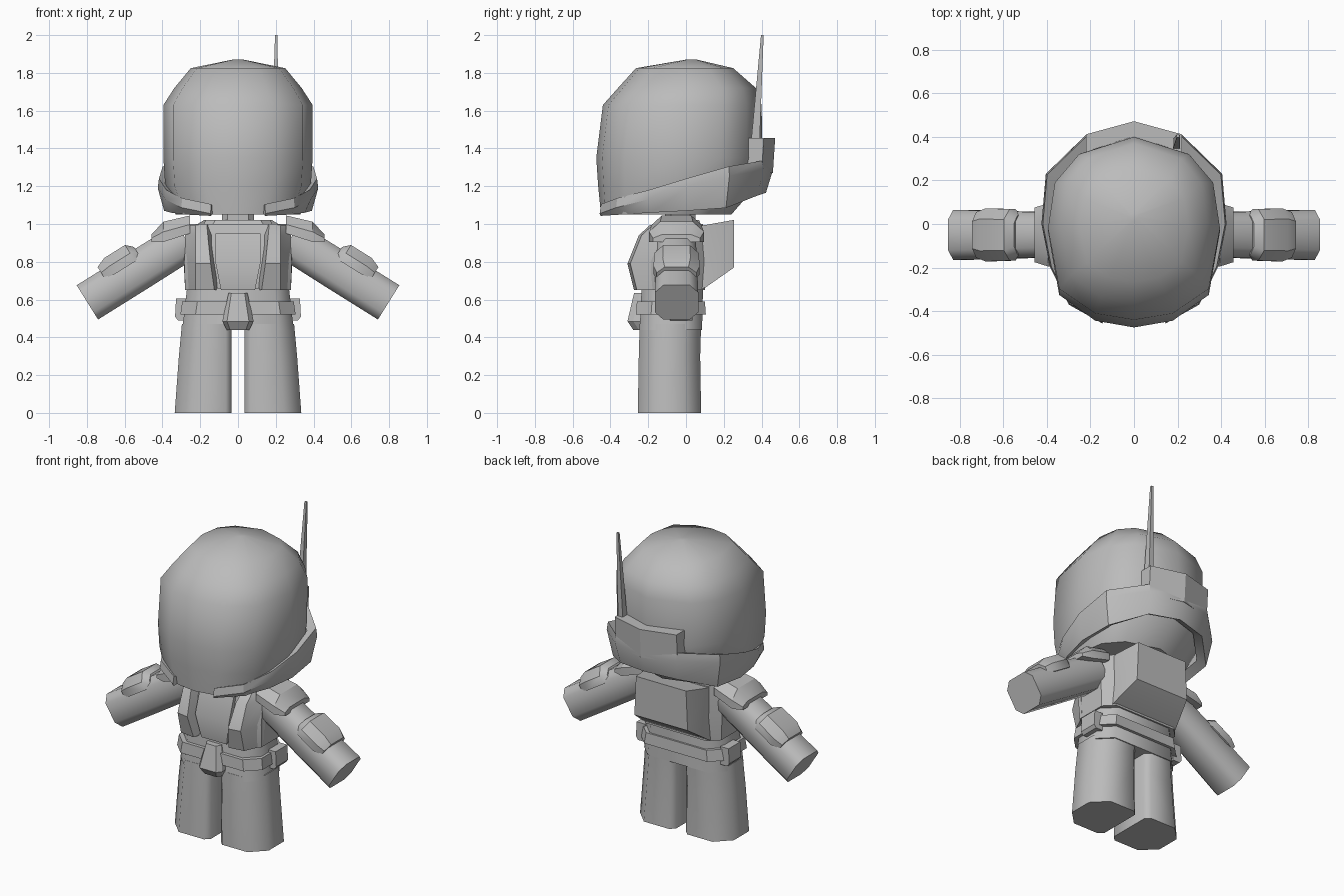
import bpy, bmesh, math
from mathutils import Vector

if "Cube" in bpy.data.objects:
    bpy.data.objects.remove(bpy.data.objects["Cube"])

grey = bpy.data.materials.new("plain_grey")
grey.diffuse_color = (0.5, 0.5, 0.5, 1)
grey.use_nodes = True
grey.node_tree.nodes["Principled BSDF"].inputs["Base Color"].default_value = grey.diffuse_color


def loft(name, rings, closed=False, angle=30, side=1):
    """Skin a list of equal-sized rings; side=-1 mirrors across x."""
    bm = bmesh.new()
    vs = [[bm.verts.new((p[0] * side, p[1], p[2])) for p in r] for r in rings]
    n = len(vs[0])
    pairs = list(zip(vs, vs[1:])) + ([(vs[-1], vs[0])] if closed else [])
    for a, b in pairs:
        for i in range(n):
            j = (i + 1) % n
            bm.faces.new((a[i], a[j], b[j], b[i]))
    if not closed:
        bm.faces.new(vs[0])
        bm.faces.new(vs[-1])
    bmesh.ops.remove_doubles(bm, verts=bm.verts, dist=1e-4)
    bmesh.ops.recalc_face_normals(bm, faces=bm.faces)
    me = bpy.data.meshes.new(name)
    bm.to_mesh(me)
    bm.free()
    me.materials.append(grey)
    ob = bpy.data.objects.new(name, me)
    bpy.context.collection.objects.link(ob)
    bpy.ops.object.select_all(action='DESELECT')
    ob.select_set(True)
    bpy.context.view_layer.objects.active = ob
    bpy.ops.object.shade_smooth_by_angle(angle=math.radians(angle))
    return ob


def both(name, rings, **kw):
    for s, tag in ((1, "_right"), (-1, "_left")):
        loft(name + tag, rings, side=s, **kw)


def octa(x0, x1, y0, y1, z, c):
    """Horizontal rectangle with chamfered corners."""
    return [(x0 + c, y0, z), (x1 - c, y0, z), (x1, y0 + c, z), (x1, y1 - c, z),
            (x1 - c, y1, z), (x0 + c, y1, z), (x0, y1 - c, z), (x0, y0 + c, z)]


def rect(x0, x1, y0, y1, z):
    return [(x0, y0, z), (x1, y0, z), (x1, y1, z), (x0, y1, z)]


# Helmet dome: twelve-sided rings (z, half width, front y, back y)
half = [(0, -1), (.45, -.93), (.87, -.66), (1, 0), (.92, .5), (.64, .81), (0, 1)]
outline = half + [(-x, y) for x, y in half[-2:0:-1]]
levels = [(1.05, .33, -.45, .24), (1.2, .385, -.465, .37), (1.35, .395, -.475, .405),
          (1.63, .395, -.44, .40), (1.72, .337, -.36, .37), (1.825, .25, -.265, .25),
          (1.872, .02, .01, .05)]
loft("helmet_dome", [[(x * w, (f + b) / 2 + y * (b - f) / 2, z) for x, y in outline]
                     for z, w, f, b in levels], angle=50)

# Helmet rim: open at the front, rising toward the back (x, y, bottom, top)
rim = [(.145, -.457, 1.043, 1.105), (.30, -.37, 1.05, 1.137), (.385, -.2, 1.06, 1.18),
       (.425, 0, 1.07, 1.24), (.405, .23, 1.085, 1.305), (.22, .41, 1.15, 1.335),
       (0, .46, 1.165, 1.335)]
rim += [(-x, y, b, t) for x, y, b, t in rim[-2::-1]]
rings = []
for x, y, b, t in rim:
    k = .92 if y > -.4 else .99
    rings.append([(x * k, y * k, b), (x, y, t - .05), (x * .985, y * .985, t),
                  (x * .87, y * .87, t - .02), (x * .8, y * .8, b + .03)])
loft("helmet_rim", rings)

# Rear helmet box and antenna
loft("rear_box", [[(.22, .31, z), (.22, .40 + d, z), (0, .46 + d, z),
                   (-.22, .40 + d, z), (-.22, .31, z)]
                  for z, d in ((1.27, 0), (1.455, .012))])
loft("antenna", [rect(.178, .212, .345, .39, 1.44), rect(.196, .21, .397, .411, 2.0)])

# Neck and torso
loft("neck", [octa(-.085, .085, -.11, .05, z, .03) for z in (.96, 1.08)])
loft("collar", [octa(-.2, .2, -.16, .09, .97, .05), octa(-.17, .17, -.13, .07, 1.02, .05)])
loft("torso", [octa(-.28, .28, -.22, .10, .65, .06), octa(-.285, .285, -.23, .10, .8, .06),
               octa(-.27, .27, -.18, .09, 1.0, .06)])
both("chest_pad", [[(a, -.14, z), (a + .04, f, z), (.225, f + .015, z), (o, -.14, z)]
                   for z, a, f, o in ((.65, .085, -.275, .28), (.79, .105, -.31, .287),
                                      (.94, .12, -.25, .28), (.995, .125, -.19, .265))])
loft("chest_plate", [rect(-.09, .09, -.245, -.1, .65), rect(-.12, .12, -.265, -.1, .8),
                     rect(-.12, .12, -.215, -.1, .95)])

# Backpack: tapered block, wider against the back
loft("backpack", [[(-w, y, b), (w, y, b), (w * .94, y, t), (-w * .94, y, t)]
                  for y, w, b, t in ((.07, .235, .65, .99), (.105, .235, .665, .995),
                                     (.255, .19, .77, 1.022))])

# Hips, belt and pouches
loft("hips", [octa(-.295, .295, -.245, .085, .44, .08), octa(-.27, .27, -.235, .09, .66, .08)],
     angle=50)
loft("belt", [octa(-.305, .305, -.265, .105, .52, .08), octa(-.295, .295, -.26, .10, .59, .08)])
both("side_pouch", [rect(.27, .318, -.085, .035, .49), rect(.27, .333, -.085, .035, .51),
                    rect(.27, .328, -.085, .035, .605)])
loft("front_pouch", [[(-w, -.2, z), (-w, f + .03, z), (-w * .7, f, z),
                      (w * .7, f, z), (w, f + .03, z), (w, -.2, z)]
                     for z, w, f in ((.44, .06, -.28), (.485, .083, -.31), (.635, .05, -.275))])


# Legs: inner side flat, outer corners cut
def leg_ring(z, x0, x1, y0, y1):
    return [(x0, y0 + .03, z), (x0 + .03, y0, z), (x1 - .09, y0, z), (x1, y0 + .09, z),
            (x1, y1 - .09, z), (x1 - .09, y1, z), (x0 + .03, y1, z), (x0, y1 - .03, z)]


both("leg", [leg_ring(0, .035, .335, -.255, .08), leg_ring(.3, .035, .313, -.25, .075),
             leg_ring(.47, .035, .297, -.245, .08)], angle=50)

# Arms: built in a frame along the arm, measured from the wrist
ang = math.radians(32)
along = Vector((math.cos(ang), 0, -math.sin(ang)))
up = Vector((math.sin(ang), 0, math.cos(ang)))
wrist = Vector((.7975, -.05, .585))


def arm_pt(s, y, v):
    return tuple(wrist + along * s + up * v + Vector((0, y, 0)))


both("arm", [[arm_pt(s, y, v) for y, v, _ in octa(-d, d, -h, h, 0, .045)]
             for s, d, h in ((-.62, .10, .105), (-.3, .108, .107), (0, .115, .107))], angle=50)


def cap(d, lo, hi):
    """Shell section (y, height) that wraps over the top of a limb."""
    return [(-d, lo), (-d, lo + (hi - lo) * .5), (-d * .6, hi),
            (d * .6, hi), (d, lo + (hi - lo) * .5), (d, lo)]


both("forearm_pad", [[arm_pt(s, y, v) for y, v in cap(d, lo, hi)]
                     for s, d, lo, hi in ((-.365, .09, .06, .118), (-.33, .118, .05, .152),
                                          (-.2, .122, .05, .152), (-.145, .105, .06, .13))],
     angle=40)
both("shoulder_pad", [[(x, y - .05, z) for y, z in cap(d, lo, hi)]
                      for x, d, lo, hi in ((.255, .13, .95, 1.045), (.395, .145, .905, 1.012),
                                           (.458, .125, .905, .945))])
